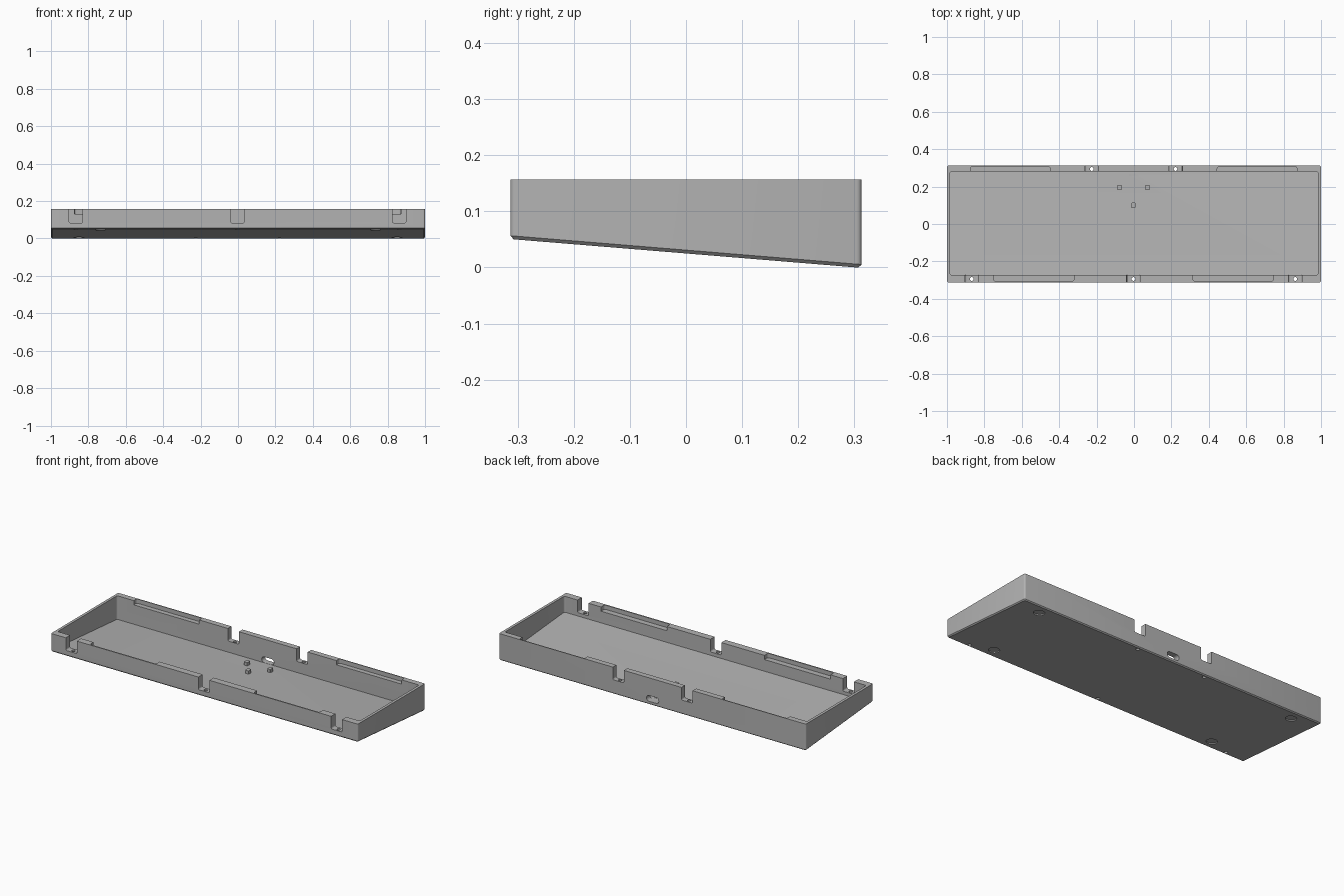
import bpy
import bmesh
import math
from mathutils import Matrix, Vector

SLOPE = -0.082     # tilt of the underside, back edge lowest
TOP = 0.157
HALF_Y = 0.313

cube = bpy.data.objects.get("Cube")
if cube:
    bpy.data.objects.remove(cube, do_unlink=True)

grey = bpy.data.materials.new("case grey")
grey.use_nodes = True
colour = (0.45, 0.45, 0.45, 1)
grey.diffuse_color = colour
grey.node_tree.nodes["Principled BSDF"].inputs["Base Color"].default_value = colour


def underside(y):
    return 0.025 + SLOPE * y


def make(name, bm):
    """Turn a closed bmesh into an object whose faces point outward."""
    bm.normal_update()
    if bm.calc_volume(signed=True) < 0:
        bmesh.ops.reverse_faces(bm, faces=bm.faces)
    mesh = bpy.data.meshes.new(name)
    bm.to_mesh(mesh)
    bm.free()
    obj = bpy.data.objects.new(name, mesh)
    bpy.context.collection.objects.link(obj)
    mesh.materials.append(grey)
    return obj


def block(name, xs, ys, zs, radius=0, axis=2, lift=None, chamfer=0):
    """Box with rounded edges along one axis; lift makes its base follow the tilt."""
    bm = bmesh.new()
    bmesh.ops.create_cube(bm, size=1)
    for v in bm.verts:
        is_base = v.co.z < 0
        x = xs[0] if v.co.x < 0 else xs[1]
        y = ys[0] if v.co.y < 0 else ys[1]
        z = zs[0] if is_base else zs[1]
        if is_base and lift is not None:
            z = underside(y) + lift
        v.co = Vector((x, y, z))
    bm.normal_update()
    if radius:
        edges = [e for e in bm.edges
                 if abs((e.verts[0].co - e.verts[1].co).normalized()[axis]) > 0.999]
        bmesh.ops.bevel(bm, geom=edges, offset=radius, segments=4,
                        profile=0.5, affect='EDGES')
    if chamfer:
        bm.normal_update()
        base = min(bm.faces, key=lambda f: f.calc_center_median().z)
        bmesh.ops.bevel(bm, geom=list(base.edges), offset=chamfer, segments=1,
                        profile=0.5, affect='EDGES')
    return make(name, bm)


def cylinder(name, centre, radius, depth, tilt=0):
    bm = bmesh.new()
    bmesh.ops.create_cone(bm, cap_ends=True, segments=24, radius1=radius,
                          radius2=radius, depth=depth,
                          matrix=Matrix.Translation(centre) @ Matrix.Rotation(tilt, 4, 'X'))
    return make(name, bm)


def cut(target, cutter):
    mod = target.modifiers.new("cut", 'BOOLEAN')
    mod.operation = 'DIFFERENCE'
    mod.solver = 'EXACT'
    mod.object = cutter
    bpy.context.view_layer.update()
    graph = bpy.context.evaluated_depsgraph_get()
    mesh = bpy.data.meshes.new_from_object(target.evaluated_get(graph))
    target.modifiers.clear()
    target.data = mesh
    bpy.data.objects.remove(cutter, do_unlink=True)


# Wedge shaped tray with a chamfered underside and an open cavity
case = block("case_tray", (-1, 1), (-HALF_Y, HALF_Y), (0, TOP), 0.009, lift=0, chamfer=0.006)
cut(case, block("cavity", (-0.984, 0.984), (-0.273, 0.28), (0, 0.3), 0.01, lift=0.016))

# Shallow clip pockets along the inside of the rim
for x in (-0.662, 0.658):
    cut(case, block("back_pocket", (x - 0.213, x + 0.213), (0.2, 0.308), (0.132, 0.3), 0.012))
for x in (-0.535, 0.53):
    cut(case, block("front_pocket", (x - 0.215, x + 0.215), (-0.306, -0.2), (0.132, 0.3), 0.012))

# Screw notches through the walls, each with a hole down to the underside
notches = [(x, -1) for x in (-0.867, -0.003, 0.862)] + [(x, 1) for x in (-0.226, 0.222)]
for x, side in notches:
    ys = sorted((side * 0.24, side * 0.35))
    cut(case, block("notch", (x - 0.036, x + 0.036), ys, (0.083, 0.3), 0.008, axis=1))
    cut(case, cylinder("screw_hole", (x, side * 0.294, 0.05), 0.01, 0.3))

# Cable slot in the back wall
cut(case, block("cable_slot", (-0.042, 0.038), (0.26, 0.35), (0.019, 0.053), 0.0165, axis=1))

# Round recesses for feet on the underside
for x, y in ((0.85, 0.25), (0.735, -0.25)):
    for side in (-1, 1):
        cut(case, cylinder("foot_recess", (side * x, y, underside(y)), 0.03, 0.012,
                           math.atan(SLOPE)))

# Small support posts standing on the cavity floor
for i, (x, y) in enumerate(((-0.078, 0.195), (0.073, 0.195), (-0.003, 0.1))):
    block(f"support_post_{i + 1}", (x - 0.011, x + 0.011), (y - 0.014, y + 0.014),
          (0, underside(y) + 0.036), 0.004, lift=0.012)

# Smooth the small fillets while keeping hard edges
for obj in bpy.context.collection.objects:
    obj.select_set(obj.type == 'MESH' and obj.name.startswith(("case", "support")))
bpy.context.view_layer.objects.active = case
bpy.ops.object.shade_smooth_by_angle(angle=math.radians(30))
